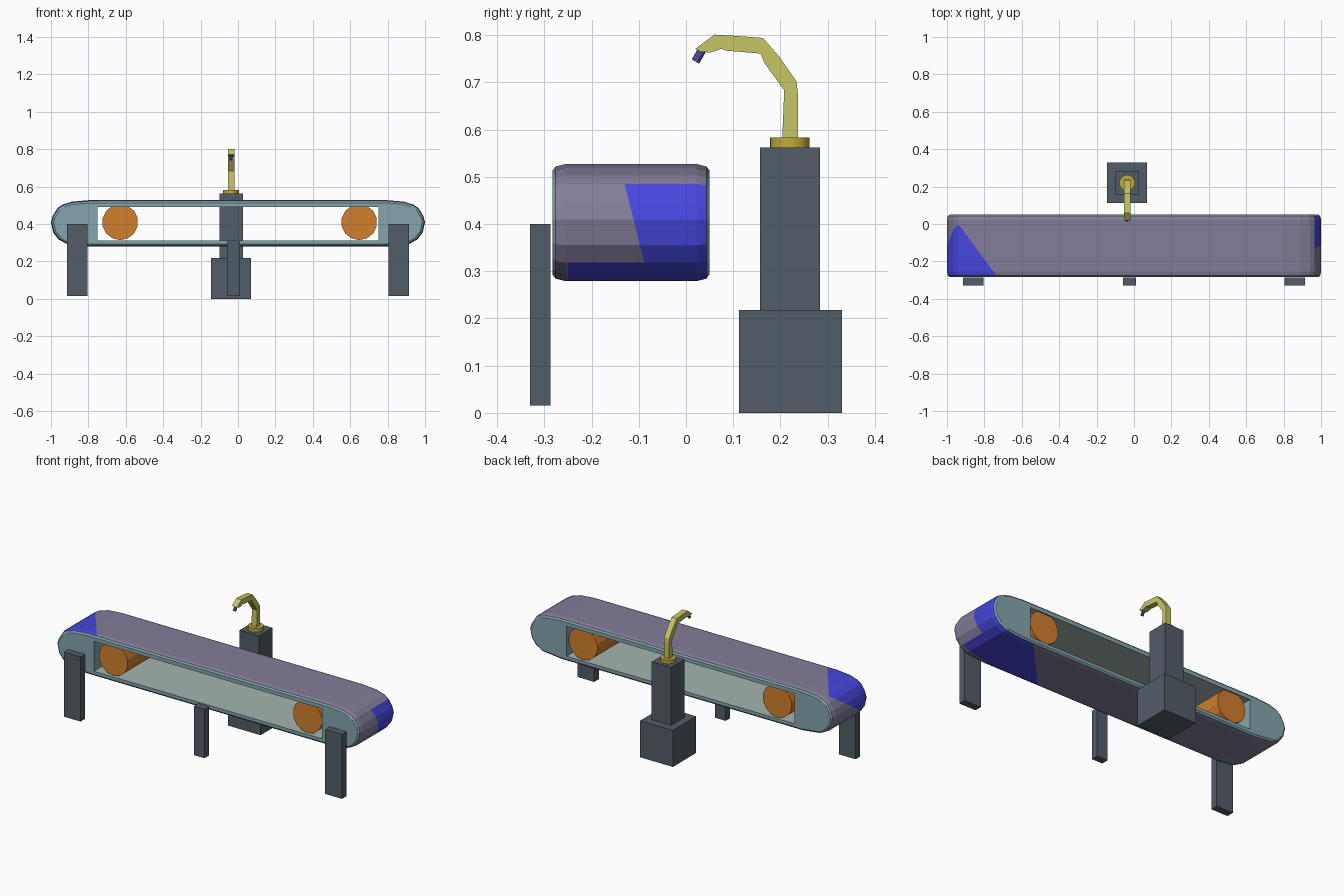
import bpy, bmesh, math
from mathutils import Vector

if "Cube" in bpy.data.objects:
    bpy.data.objects.remove(bpy.data.objects["Cube"])


def mat(name, r, g, b):
    m = bpy.data.materials.new(name)
    lin = [((c / 255 + 0.055) / 1.055) ** 2.4 for c in (r, g, b)]
    m.diffuse_color = (*lin, 1)
    m.use_nodes = True
    m.node_tree.nodes["Principled BSDF"].inputs["Base Color"].default_value = m.diffuse_color
    return m


TEAL = mat("teal_frame", 132, 166, 173)
BELT = mat("grey_purple_belt", 132, 125, 154)
BLUE = mat("blue_patch", 70, 70, 222)
INNER = mat("grey_green_lining", 163, 180, 175)
STEEL = mat("dark_slate", 82, 92, 103)
ORANGE = mat("orange_roller", 210, 128, 45)
YELLOW = mat("yellow_arm", 198, 198, 100)
GOLD = mat("gold_collar", 196, 170, 55)
NOZZLE = mat("dusk_blue_nozzle", 92, 92, 170)


def finish(name, bm, *mats):
    bmesh.ops.recalc_face_normals(bm, faces=bm.faces[:])
    me = bpy.data.meshes.new(name)
    bm.to_mesh(me)
    bm.free()
    for m in mats:
        me.materials.append(m)
    ob = bpy.data.objects.new(name, me)
    bpy.context.collection.objects.link(ob)
    return ob


def box(name, lo, hi, m):
    bm = bmesh.new()
    bmesh.ops.create_cube(bm, size=1)
    for v in bm.verts:
        v.co = Vector([(a + b) / 2 + c * (b - a) for a, b, c in zip(lo, hi, v.co)])
    return finish(name, bm, m)


def rod(name, a, b, r, sides, m):
    a, b = Vector(a), Vector(b)
    bm = bmesh.new()
    bmesh.ops.create_cone(bm, cap_ends=True, segments=sides, radius1=r, radius2=r,
                          depth=(b - a).length)
    q = (b - a).to_track_quat('Z', 'Y')
    for v in bm.verts:
        v.co = q @ v.co + (a + b) / 2
    ob = finish(name, bm, m)
    if sides > 16:
        bpy.context.view_layer.objects.active = ob
        ob.select_set(True)
        bpy.ops.object.shade_smooth_by_angle(angle=math.radians(35))
        ob.select_set(False)
    return ob


# Conveyor body: half profile mirrored, lofted through chamfer sections
ZC = 0.404
half = [(0.80, 0.527), (0.89, 0.519), (0.94, 0.503), (0.965, 0.485), (0.99, 0.445),
        (1.0, 0.41), (0.988, 0.355), (0.96, 0.318), (0.915, 0.293), (0.80, 0.279)]
outline = half + [(-x, z) for x, z in reversed(half)]
sections = [(-0.283, 0.014), (-0.276, 0.005), (-0.255, 0.0),
            (0.022, 0.0), (0.043, 0.005), (0.050, 0.014)]
bm = bmesh.new()
rings = [[bm.verts.new((x * (1 - d), y, ZC + (z - ZC) * (1 - d / 0.123)))
          for x, z in outline] for y, d in sections]
n = len(outline)
belt = []
for k in range(len(rings) - 1):
    for i in range(n):
        j = (i + 1) % n
        f = bm.faces.new((rings[k][i], rings[k][j], rings[k + 1][j], rings[k + 1][i]))
        if 0 < k < len(rings) - 2:
            f.material_index = 1
            belt.append(f)

# Through opening with lining on floor and ceiling
hole = [(0.75, 0.49), (0.75, 0.312), (-0.75, 0.312), (-0.75, 0.49)]
ends = [[bm.verts.new((x, y, z)) for x, z in hole] for y in (-0.283, 0.050)]
for i in range(4):
    j = (i + 1) % 4
    f = bm.faces.new((ends[0][i], ends[0][j], ends[1][j], ends[1][i]))
    f.material_index = 3 if i % 2 else 0
for ring, rect in ((rings[0], ends[0]), (rings[-1], ends[1])):
    es = [bm.edges.get((l[i], l[(i + 1) % len(l)])) for l in (ring, rect) for i in range(len(l))]
    bmesh.ops.triangle_fill(bm, use_beauty=True, edges=es)


# Blue patches: cut the belt along slanted lines, then colour by side
def cut(point, normal, rule):
    fs = [f for f in bm.faces if f.material_index == 1 and rule(f.calc_center_median())]
    geom = fs + list({e for f in fs for e in f.edges}) + list({v for f in fs for v in f.verts})
    bmesh.ops.bisect_plane(bm, geom=geom, plane_co=point, plane_no=normal, dist=1e-5)


cut((-0.94, 0, 0.5), (0.27, 0.20, 0), lambda c: c.z > 0.43)
cut((-1, -0.12, 0.42), (0, 1, -1.4), lambda c: c.x < -0.8)
cut((0.73, 0.05, 0.28), (0.33, -0.31, 0), lambda c: c.z < 0.33)
cut((1, -0.12, 0.445), (0, 1, 0.25), lambda c: c.x > 0.8 and c.z > 0.318)
cut((1, -0.25, 0.3), (0, 1, 0), lambda c: c.x > 0.8 and c.z < 0.32)


def is_blue(c):
    if c.x < -0.7 and c.z > 0.33:
        top = 0.27 * (c.x + 0.94) + 0.20 * c.y < 0
        return top and (c.x > -0.85 or c.y < -0.12 + 1.4 * (c.z - 0.42))
    if c.z < 0.318:
        under = 0.33 * (c.x - 0.73) - 0.31 * (c.y - 0.05) > 0
        return under and (c.x < 0.85 or c.y > -0.25)
    return c.x > 0.9 and c.z < 0.485 and (c.y + 0.12) + 0.25 * (c.z - 0.445) > 0


for f in bm.faces:
    if f.material_index == 1 and is_blue(f.calc_center_median()):
        f.material_index = 2
finish("conveyor_belt", bm, TEAL, BELT, BLUE, INNER)

# Rollers
for side, x in (("left", -0.63), ("right", 0.648)):
    rod(side + "_roller", (x, -0.272, 0.41), (x, 0.042, 0.41), 0.096, 14, ORANGE)

# Front legs
for side, s in (("left", -1), ("right", 1)):
    box(side + "_leg", (s * 0.86 - 0.055, -0.33, 0.016), (s * 0.86 + 0.055, -0.287, 0.40), STEEL)
box("middle_leg", (-0.06, -0.33, 0.016), (0.01, -0.287, 0.307), STEEL)

# Pedestal behind the belt
box("pedestal_base", (-0.145, 0.112, 0), (0.07, 0.33, 0.218), STEEL)
box("pedestal_column", (-0.10, 0.157, 0.218), (0.027, 0.284, 0.562), STEEL)
rod("collar", (-0.037, 0.22, 0.562), (-0.037, 0.22, 0.583), 0.042, 24, GOLD)

# Bent arm: side profile extruded across x
arm = [(0.204, 0.583), (0.237, 0.583), (0.237, 0.675), (0.234, 0.702), (0.197, 0.755),
       (0.163, 0.794), (0.11, 0.798), (0.06, 0.801), (0.02, 0.771), (0.03, 0.765),
       (0.052, 0.763), (0.075, 0.771), (0.085, 0.767), (0.158, 0.761), (0.166, 0.741),
       (0.208, 0.683)]
bm = bmesh.new()
f = bm.faces.new([bm.verts.new((-0.054, y, z)) for y, z in arm])
ext = bmesh.ops.extrude_face_region(bm, geom=[f])
bmesh.ops.translate(bm, vec=(0.034, 0, 0),
                    verts=[v for v in ext["geom"] if isinstance(v, bmesh.types.BMVert)])
finish("bent_arm", bm, YELLOW)

# Nozzle at the arm tip
rod("nozzle", (-0.037, 0.036, 0.772), (-0.037, 0.020, 0.744), 0.009, 10, NOZZLE)
